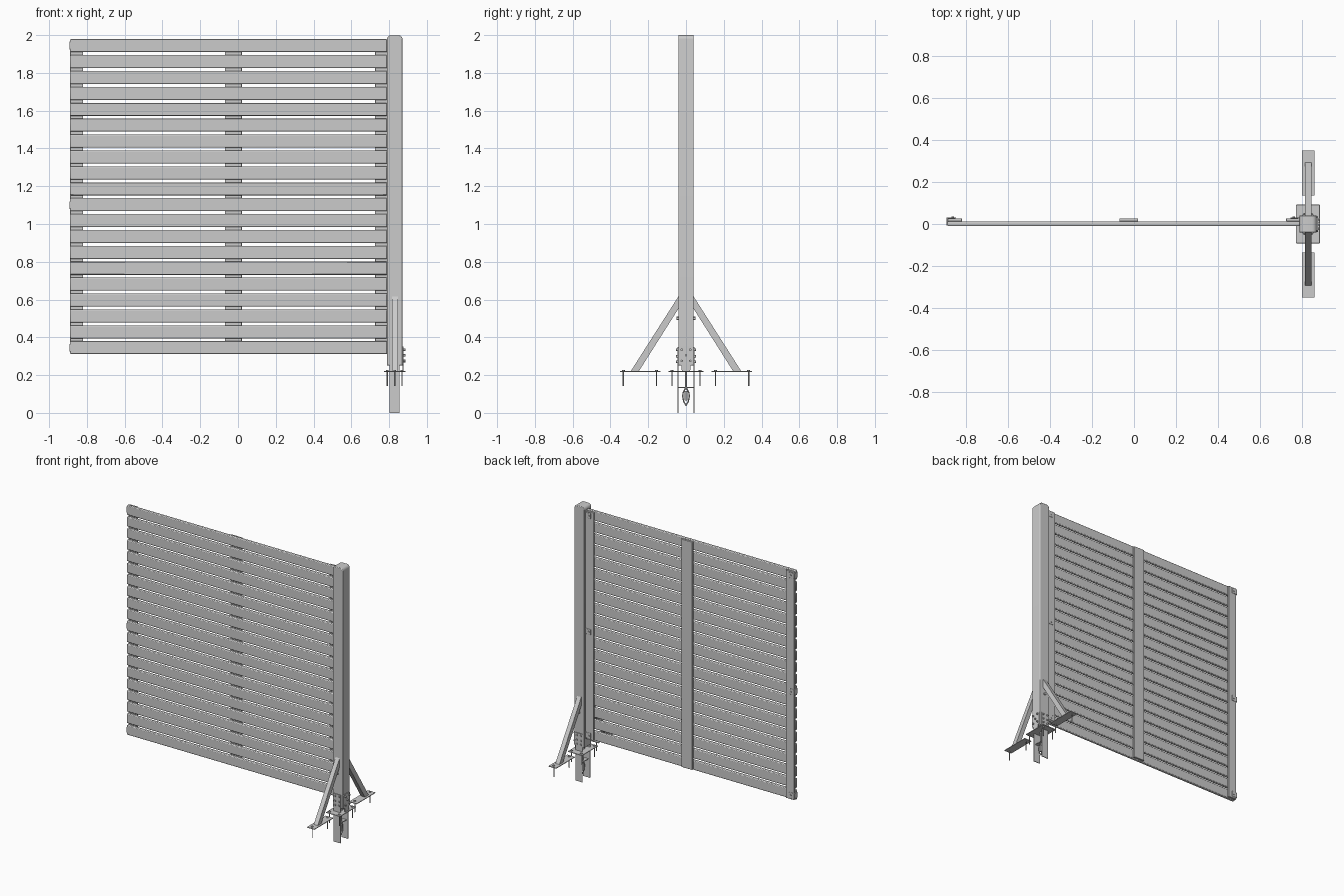
import bpy, bmesh, math
from mathutils import Vector

if "Cube" in bpy.data.objects:
    bpy.data.objects.remove(bpy.data.objects["Cube"])


def mesh_object(name, bm, bevel=0, segs=2, smooth=True):
    bmesh.ops.recalc_face_normals(bm, faces=bm.faces)
    me = bpy.data.meshes.new(name)
    bm.to_mesh(me)
    bm.free()
    ob = bpy.data.objects.new(name, me)
    bpy.context.collection.objects.link(ob)
    if bevel:
        m = ob.modifiers.new("bevel", 'BEVEL')
        m.width, m.segments, m.limit_method = bevel, segs, 'ANGLE'
    if smooth:
        bpy.context.view_layer.objects.active = ob
        ob.select_set(True)
        bpy.ops.object.shade_smooth_by_angle(angle=math.radians(30))
        ob.select_set(False)
    return ob


def box(name, x, y, z, bevel=0, segs=2):
    bm = bmesh.new()
    bmesh.ops.create_cube(bm, size=1)
    for v in bm.verts:
        v.co = Vector([(r[0] + r[1]) / 2 + c * (r[1] - r[0]) for r, c in zip((x, y, z), v.co)])
    return mesh_object(name, bm, bevel, segs)


def prism(name, pts, axis, a, b, bevel=0):
    # extrude a 2D outline along x (points are y,z) or y (points are x,z)
    bm = bmesh.new()
    vs = [bm.verts.new((a, p, q) if axis == 'x' else (p, a, q)) for p, q in pts]
    f = bm.faces.new(vs)
    r = bmesh.ops.extrude_face_region(bm, geom=[f])
    d = Vector((b - a, 0, 0) if axis == 'x' else (0, b - a, 0))
    for v in r["geom"]:
        if isinstance(v, bmesh.types.BMVert):
            v.co += d
    return mesh_object(name, bm, bevel)


def rod(name, p, q, radius, sides=12):
    p, q = Vector(p), Vector(q)
    bm = bmesh.new()
    bmesh.ops.create_cone(bm, cap_ends=True, segments=sides, radius1=radius,
                          radius2=radius, depth=(q - p).length)
    rot = (q - p).to_track_quat('Z', 'Y').to_matrix()
    for v in bm.verts:
        v.co = rot @ v.co + (p + q) / 2
    return mesh_object(name, bm)


def tube(name, pts, radius):
    cu = bpy.data.curves.new(name, 'CURVE')
    cu.dimensions = '3D'
    cu.bevel_depth, cu.bevel_resolution, cu.use_fill_caps = radius, 2, True
    sp = cu.splines.new('POLY')
    sp.points.add(len(pts) - 1)
    for s, p in zip(sp.points, pts):
        s.co = (*p, 1)
    ob = bpy.data.objects.new(name, cu)
    bpy.context.collection.objects.link(ob)


PX = 0.83  # post centre

# horizontal slats
for i in range(20):
    z = 0.345 + i * 0.08415
    box(f"slat_{i + 1}", (-0.889, 0.79), (-0.01, 0.012), (z - 0.0345, z + 0.0345), 0.005)

# vertical battens behind the slats
for name, x0, x1 in (("left", -0.889, -0.82), ("centre", -0.07, 0.02), ("right", 0.725, 0.79)):
    box(f"{name}_batten", (x0, x1), (0.012, 0.027), (0.315, 1.973), 0.003)

# angle brackets at both panel ends
for name, x, s in (("left", -0.889, 1), ("right", 0.786, -1)):
    for k, z in enumerate((0.345, 1.1, 1.945)):
        box(f"{name}_bracket_end_{k}", (x - 0.004, x + 0.004), (-0.008, 0.031), (z - 0.02, z + 0.02), 0.002)
        xs = sorted((x, x + s * 0.04))
        box(f"{name}_bracket_back_{k}", xs, (0.027, 0.031), (z - 0.02, z + 0.02), 0.002)
        rod(f"{name}_bracket_screw_{k}", (x + s * 0.025, 0.03, z), (x + s * 0.025, 0.035, z), 0.006)

# post with rounded top
w, r = 0.041, 0.022
arc = [(PX + s * (w - r + r * math.cos(t)), 2 - r + r * math.sin(t))
       for s, ts in ((1, range(0, 91, 15)), (-1, range(90, -1, -15)))
       for t in map(math.radians, ts)]
prism("post", [(PX - w, 0.25), (PX + w, 0.25)] + arc, 'y', -0.041, 0.041, 0.004)

# post shoe: ground plate, long flat legs and outer tab
box("base_plate", (0.772, 0.886), (-0.092, 0.092), (0.217, 0.223), 0.002)
for s, n in ((-1, "front"), (1, "back")):
    box(f"{n}_anchor_leg", (0.802, 0.856), sorted((s * 0.041, s * 0.046)), (0, 0.35))
    for x in (0.813, 0.845):
        for z in (0.27, 0.30, 0.335):
            rod(f"{n}_leg_bolt", (x, s * 0.045, z), (x, s * 0.053, z), 0.007, 6)
prism("shoe_tab", [(-0.022, 0.22), (0.022, 0.22), (0.024, 0.25), (0.037, 0.257), (0.037, 0.345),
                   (0.03, 0.352), (-0.03, 0.352), (-0.037, 0.345), (-0.037, 0.257), (-0.024, 0.25)],
      'x', 0.871, 0.876)
for y, z in ((-0.022, 0.275), (0.022, 0.275), (0, 0.305), (-0.022, 0.335), (0.022, 0.335)):
    rod("shoe_tab_bolt", (0.875, y, z), (0.886, y, z), 0.007, 6)


def ground_screw(x, y):
    rod("ground_screw", (x, y, 0.143), (x, y, 0.225), 0.003, 8)
    rod("ground_screw_head", (x, y, 0.222), (x, y, 0.228), 0.008, 6)


for x in (0.79, 0.868):
    for y in (-0.075, 0.075):
        ground_screw(x, y)

# centre anchor rod, tie bar and teardrop loop
rod("anchor_rod", (PX, 0, 0.125), (PX, 0, 0.25), 0.006)
rod("anchor_nut", (PX, 0, 0.223), (PX, 0, 0.25), 0.016, 6)
box("tie_bar", (0.815, 0.843), (-0.043, 0.043), (0.132, 0.137))
for s in (-1, 1):
    tube("anchor_loop", [(PX, s * a, z) for a, z in ((0, 0.138), (0.006, 0.125), (0.016, 0.105),
                         (0.017, 0.085), (0.012, 0.06), (0.003, 0.045), (0, 0.038))], 0.0035)
rod("anchor_core", (PX, 0, 0.065), (PX, 0, 0.115), 0.008)

# diagonal braces with foot plates
for s, n in ((-1, "front"), (1, "back")):
    pts = [(0.041, 0.55), (0.041, 0.615), (0.293, 0.22), (0.25, 0.22)]
    prism(f"{n}_brace", [(s * y, z) for y, z in pts], 'x', 0.814, 0.846)
    box(f"{n}_brace_foot", (0.80, 0.86), sorted((s * 0.135, s * 0.35)), (0.216, 0.221))
    rod(f"{n}_brace_bolt", (PX, s * 0.04, 0.5), (PX, s * 0.05, 0.5), 0.009, 6)
    for y in (0.157, 0.332):
        ground_screw(PX, s * y)
